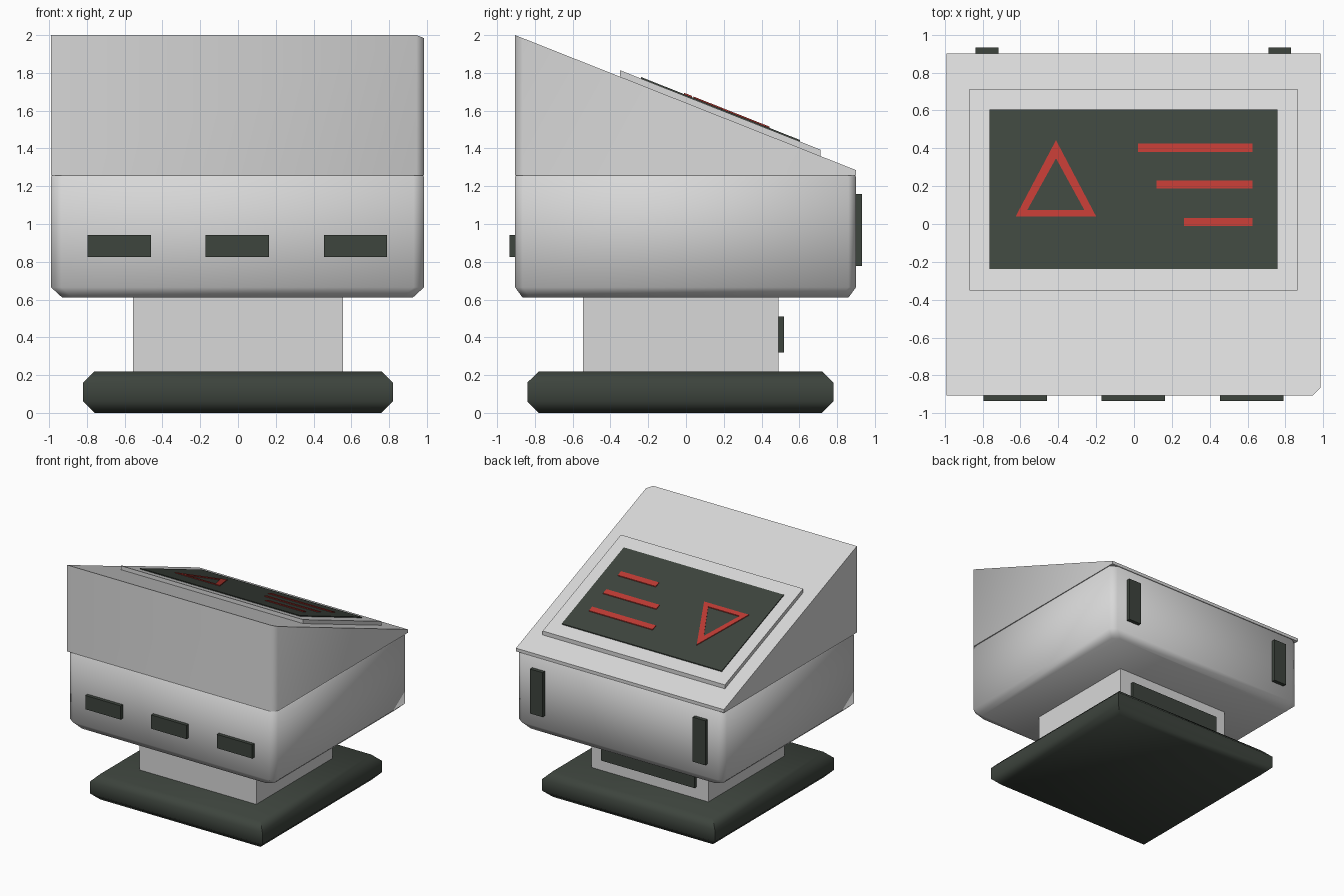
import bpy, bmesh, math

if "Cube" in bpy.data.objects:
    bpy.data.objects.remove(bpy.data.objects["Cube"])


def material(name, rgb):
    m = bpy.data.materials.new(name)
    m.diffuse_color = (*rgb, 1)
    m.use_nodes = True
    m.node_tree.nodes["Principled BSDF"].inputs["Base Color"].default_value = m.diffuse_color
    return m


GREY = material("light_grey", (0.69, 0.69, 0.69))
DARK = material("dark_green_grey", (0.047, 0.058, 0.047))
RED = material("signal_red", (0.50, 0.042, 0.032))


def stack(name, rings, mat, smooth=False):
    """Closed solid lofted through rings of equal point count, bottom to top."""
    bm = bmesh.new()
    loops = [[bm.verts.new(p) for p in ring] for ring in rings]
    n = len(loops[0])
    for a, b in zip(loops, loops[1:]):
        for i in range(n):
            j = (i + 1) % n
            bm.faces.new((a[i], a[j], b[j], b[i]))
    bm.faces.new(loops[0][::-1])
    bm.faces.new(loops[-1])
    bmesh.ops.recalc_face_normals(bm, faces=bm.faces[:])
    me = bpy.data.meshes.new(name)
    bm.to_mesh(me)
    bm.free()
    if smooth:
        me.polygons.foreach_set("use_smooth", [True] * len(me.polygons))
        me.set_sharp_from_angle(angle=math.radians(58))
    me.materials.append(mat)
    ob = bpy.data.objects.new(name, me)
    bpy.context.collection.objects.link(ob)
    return ob


def rect(x0, x1, y0, y1):
    return [(x0, y0), (x1, y0), (x1, y1), (x0, y1)]


def cut_rect(x0, x1, y0, y1, cx, cy):
    return [(x0 + cx, y0), (x1 - cx, y0), (x1, y0 + cy), (x1, y1 - cy),
            (x1 - cx, y1), (x0 + cx, y1), (x0, y1 - cy), (x0, y0 + cy)]


def level(plan, z):
    return [(x, y, z) for x, y in plan]


def sloped(plan, lift):
    """Lay a plan on the sloping top of the head, raised by lift."""
    return [(x, y, 2.0 - 0.396 * (y + 0.905) + lift) for x, y in plan]


def box(name, x0, x1, y0, y1, z0, z1, mat):
    p = rect(x0, x1, y0, y1)
    return stack(name, [level(p, z0), level(p, z1)], mat)


def slope_plate(name, plan, low, high, mat):
    return stack(name, [sloped(plan, low), sloped(plan, high)], mat)


# Foot with chamfered top and bottom rims
foot = [(0, 0.06), (0.06, 0), (0.16, 0), (0.22, 0.06)]
stack("foot", [level(rect(-0.82 + d, 0.82 - d, -0.84 + d, 0.78 - d), z)
               for z, d in foot], DARK, True)

# Neck and its rear plate
box("neck", -0.555, 0.555, -0.545, 0.49, 0.2, 0.63, GREY)
box("neck_rear_plate", -0.445, 0.445, 0.48, 0.52, 0.32, 0.51, DARK)

# Lower body with chamfered corners and underside
body = [(0.61, 0.06, 0.04), (0.665, 0, 0), (1.25, 0, 0), (1.26, 0.008, 0.008)]
stack("lower_body", [level(cut_rect(-0.99 + dx, 0.985 - dx, -0.905 + dy, 0.90 - dy,
                                    0.055, 0.04), z) for z, dx, dy in body], GREY, True)

# Wedge head, one front corner cut
wedge = [(-0.99, -0.905), (0.945, -0.905), (0.985, -0.865), (0.985, 0.90), (-0.99, 0.90)]
stack("wedge_head", [level(wedge, 1.258), sloped(wedge, 0)], GREY, True)

# Display frame and screen
slope_plate("display_frame", rect(-0.868, 0.863, -0.35, 0.712), -0.01, 0.034, GREY)
slope_plate("display_screen", rect(-0.763, 0.757, -0.237, 0.604), 0.033, 0.042, DARK)

# Red warning triangle
outer = [(-0.625, 0.04), (-0.20, 0.04), (-0.412, 0.443)]
inner = [(-0.563, 0.075), (-0.263, 0.075), (-0.412, 0.347)]
for i in range(3):
    j = (i + 1) % 3
    slope_plate(f"triangle_side_{i + 1}", [outer[i], outer[j], inner[j], inner[i]],
                0.041, 0.049, RED)

# Red display bars
for i, (x0, y0) in enumerate([(0.02, 0.38), (0.12, 0.187), (0.264, -0.011)]):
    slope_plate(f"display_bar_{i + 1}", rect(x0, 0.625, y0, y0 + 0.044), 0.041, 0.049, RED)

# Front slots and rear strips
for i, x in enumerate((-0.628, -0.003, 0.622)):
    box(f"front_slot_{i + 1}", x - 0.168, x + 0.168, -0.935, -0.89, 0.825, 0.943, DARK)
for i, x in enumerate((-0.776, 0.77)):
    box(f"rear_strip_{i + 1}", x - 0.06, x + 0.06, 0.885, 0.932, 0.778, 1.16, DARK)
